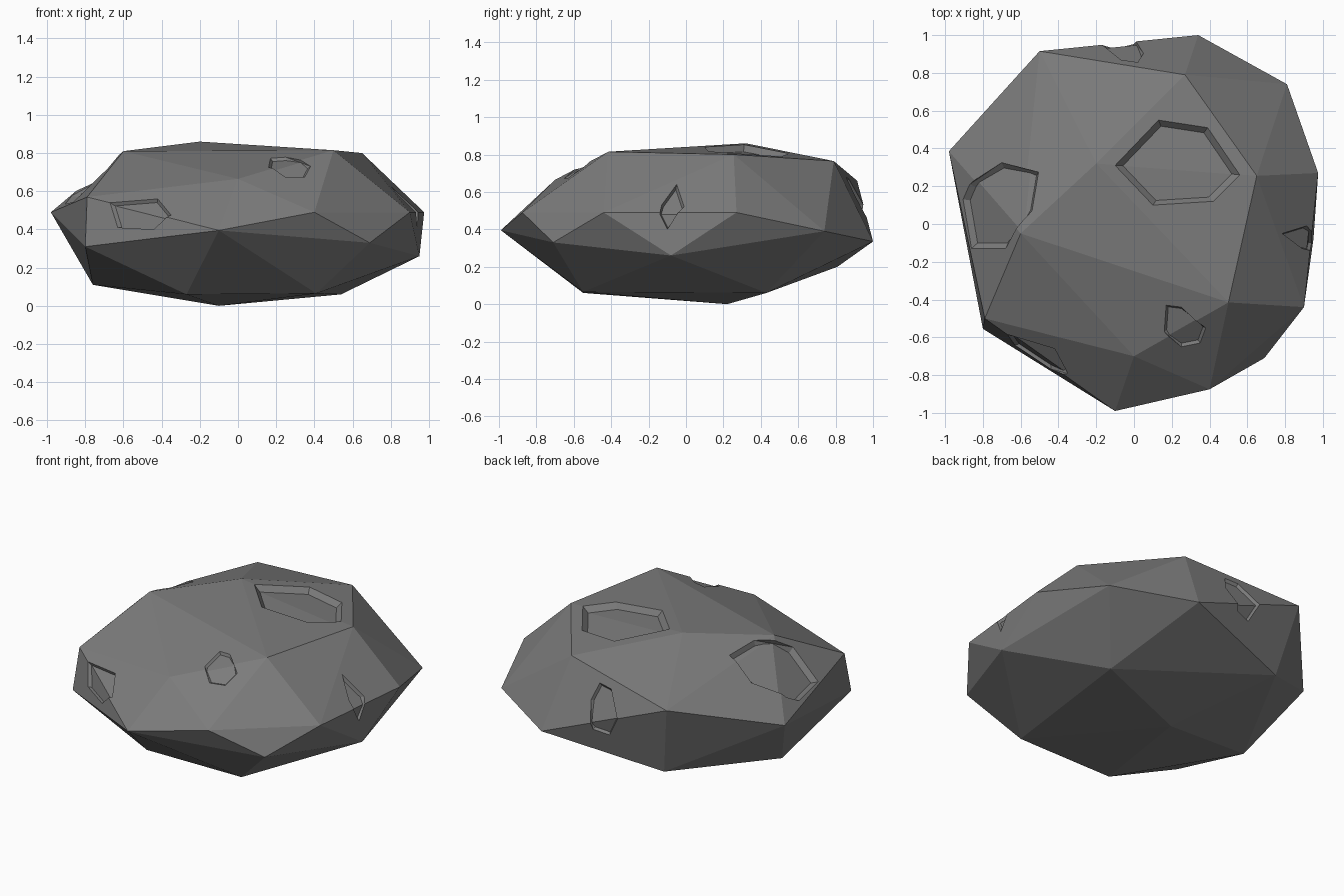
import bpy, bmesh
from mathutils import Vector
from mathutils.bvhtree import BVHTree

if "Cube" in bpy.data.objects:
    bpy.data.objects.remove(bpy.data.objects["Cube"])

# Corner points of the rock, joined by a convex hull
POINTS = [
    (-.10, -.99, .395), (.40, -.875, .49), (.69, -.71, .33), (.90, -.44, .49),
    (.975, .27, .49), (.95, -.08, .26), (.81, .74, .39), (.34, 1.0, .335),
    (-.50, .915, .66), (-.98, .385, .49), (-.80, -.555, .31), (-.79, -.50, .57),
    (.27, .79, .765), (-.20, .32, .86), (.65, .255, .80), (.50, -.415, .815),
    (0, -.70, .665), (-.60, -.05, .81),
    (-.41, .81, .20), (.54, .43, .06), (-.76, .10, .11), (-.10, .22, 0),
    (-.27, -.55, .06), (.41, -.55, .065)]

bm = bmesh.new()
for p in POINTS:
    bm.verts.new(p)
bmesh.ops.convex_hull(bm, input=bm.verts)
bmesh.ops.recalc_face_normals(bm, faces=bm.faces)
tree = BVHTree.FromBMesh(bm)
hull = bpy.data.meshes.new("asteroid")
bm.to_mesh(hull)
bm.free()


def add(name, mesh, helper=True):
    ob = bpy.data.objects.new(name, mesh)
    bpy.context.collection.objects.link(ob)
    ob.hide_render = helper
    return ob


rock = add("asteroid", hull, False)


def cut(target, tool):
    mod = target.modifiers.new(tool.name, 'BOOLEAN')
    mod.operation = 'DIFFERENCE'
    mod.solver = 'EXACT'
    mod.object = tool


def loft(name, rings):
    """Closed solid through equal-sized rings of points."""
    b = bmesh.new()
    loops = [[b.verts.new(p) for p in r] for r in rings]
    n = len(loops[0])
    for lo, hi in zip(loops, loops[1:]):
        for i in range(n):
            b.faces.new((lo[i], lo[(i + 1) % n], hi[(i + 1) % n], hi[i]))
    b.faces.new(loops[0][::-1])
    b.faces.new(loops[-1])
    bmesh.ops.recalc_face_normals(b, faces=b.faces)
    bmesh.ops.triangulate(b, faces=b.faces)
    m = bpy.data.meshes.new(name)
    b.to_mesh(m)
    b.free()
    return add(name, m)


RAYS = {'top': (lambda a, b: (a, b, 3), (0, 0, -1)),
        'front': (lambda a, b: (a, -3, b), (0, 1, 0)),
        'back': (lambda a, b: (a, 3, b), (0, -1, 0)),
        'right': (lambda a, b: (3, a, b), (-1, 0, 0))}


def crater(name, view, outline, floor, depth):
    """Project an outline on the rock and sink it, the floor following the facets."""
    start, direction = RAYS[view]
    hits, normal = [], Vector()
    for a, b in outline:
        loc, nor, _, _ = tree.ray_cast(Vector(start(a, b)), Vector(direction))
        if loc is not None:
            hits.append(loc)
            normal += nor
    normal.normalize()
    mid = sum(hits, Vector()) / len(hits)

    def ring(scale, height):
        return [mid + (p - mid) * scale + normal * height for p in hits]

    pit = loft(name + "_cutter",
               [ring(3 * floor - 2, -3 * depth), ring(1.0, 0), ring(1.0, .2)])
    sunk = add(name + "_floor_helper", hull.copy())   # rock moved inwards
    sunk.location = -normal * depth
    cut(pit, sunk)
    cut(rock, pit)


# Craters
crater("top_crater", 'top', [(.13, .55), (.39, .51), (.56, .26), (.42, .12),
                             (.10, .10), (-.10, .31)], .87, .035)
crater("left_crater", 'top', [(-.70, .325), (-.505, .275), (-.54, .07), (-.68, -.13),
                              (-.86, -.13), (-.905, .13), (-.87, .21)], .85, .03)
crater("front_right_crater", 'top', [(.17, -.43), (.25, -.44), (.38, -.55), (.35, -.63),
                                     (.25, -.65), (.16, -.57)], .85, .015)
crater("front_left_crater", 'front', [(-.67, .54), (-.42, .56), (-.35, .475),
                                      (-.44, .40), (-.63, .41)], .86, .02)
crater("right_crater", 'right', [(-.05, .64), (-.01, .52), (-.10, .40),
                                 (-.14, .48), (-.13, .53)], .82, .02)
crater("back_crater", 'back', [(-.07, .67), (.02, .68), (.05, .58), (0, .42),
                               (-.10, .40), (-.17, .53)], .86, .02)

# Bake the booleans and drop the helpers
bpy.context.view_layer.update()
dg = bpy.context.evaluated_depsgraph_get()
final = bpy.data.meshes.new_from_object(rock.evaluated_get(dg))
rock.modifiers.clear()
rock.data = final
for ob in list(bpy.data.objects):
    if ob is not rock:
        bpy.data.objects.remove(ob)

# Dark stone
stone = bpy.data.materials.new("dark_stone")
stone.diffuse_color = (.20, .20, .20, 1)
stone.use_nodes = True
stone.node_tree.nodes["Principled BSDF"].inputs["Base Color"].default_value = stone.diffuse_color
final.materials.clear()
final.materials.append(stone)
